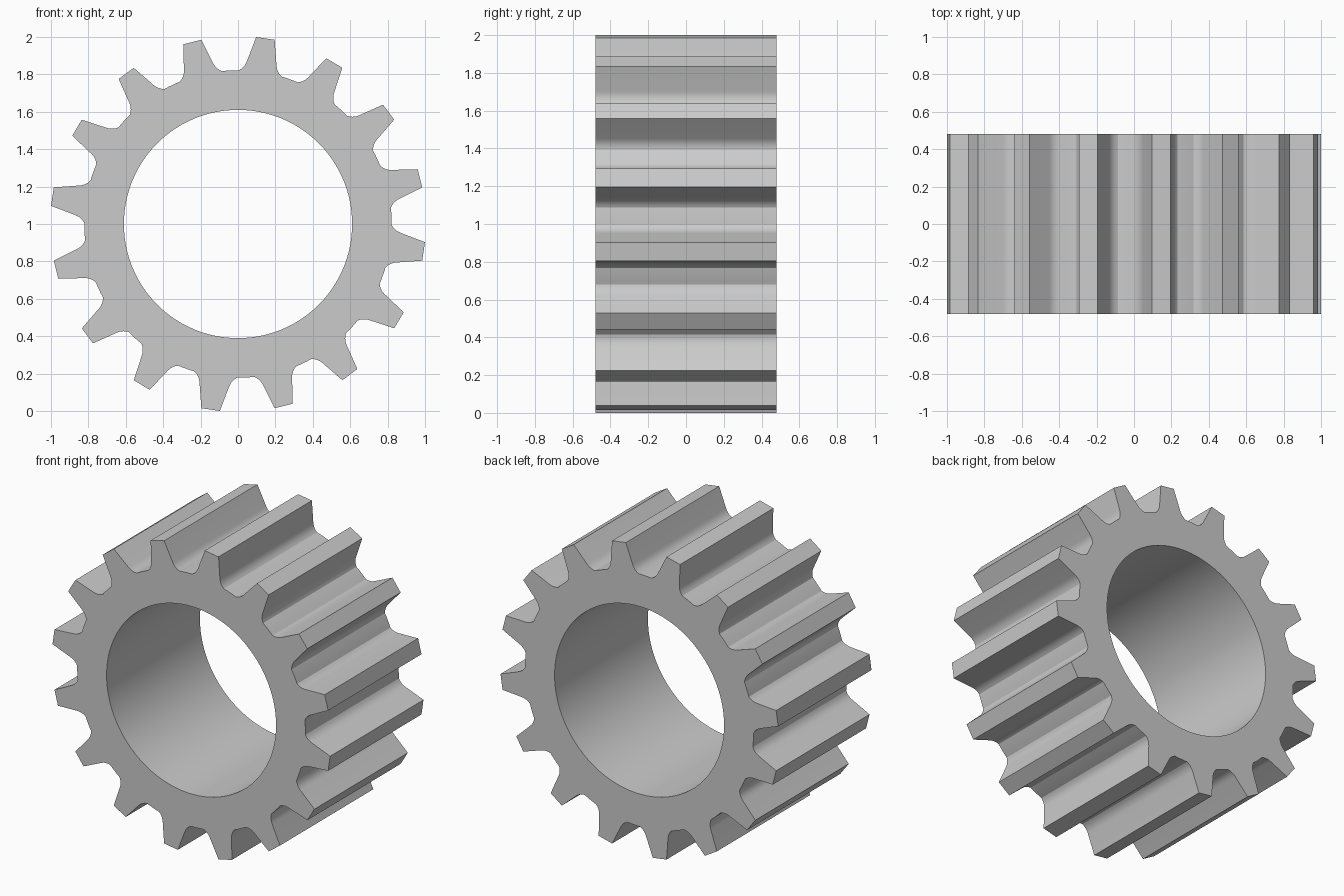
import bpy, bmesh
from math import sin, cos, atan2, pi, radians
from mathutils import Vector

if "Cube" in bpy.data.objects:
    bpy.data.objects.remove(bpy.data.objects["Cube"])

TEETH, BORE, HALF = 16, 0.61, 0.48
PITCH = 2 * pi / TEETH
OFFSET = radians(14.1)       # direction of the first tooth

# Half of one tooth outline, tip to root: (radial, sideways) in the tooth frame
tip = Vector((1.003, 0.05))
flank = Vector((0.868, 0.080))
corner = Vector((0.834, 0.087))
fillet_end = Vector((0.822 * cos(PITCH / 2 - 0.056), 0.822 * sin(PITCH / 2 - 0.056)))
half = [tip, flank]
for i in range(1, 6):        # rounded root fillet
    t = i / 5
    half.append(flank * (1 - t) ** 2 + corner * 2 * t * (1 - t) + fillet_end * t * t)
half.append(Vector((0.822 * cos(PITCH / 2 - 0.02), 0.822 * sin(PITCH / 2 - 0.02))))
tooth = [Vector((p.x, -p.y)) for p in reversed(half)] + half

# Full outer outline, with a matching bore point for every outline point
outer, inner = [], []
for k in range(TEETH):
    for j, p in enumerate(tooth):
        r, a = p.length, atan2(p.y, p.x) + OFFSET + k * PITCH
        outer.append((r * cos(a), r * sin(a)))
        b = OFFSET + (k + (j + 0.5) / len(tooth) - 0.5) * PITCH
        inner.append((BORE * cos(b), BORE * sin(b)))

# Gear body: four rings of vertices joined by quads
bm = bmesh.new()
def ring(points, y):
    return [bm.verts.new((x, y, z + 1)) for x, z in points]

rings = [ring(outer, -HALF), ring(outer, HALF), ring(inner, HALF), ring(inner, -HALF)]
n = len(outer)
for r in range(4):
    a, b = rings[r], rings[(r + 1) % 4]
    for i in range(n):
        j = (i + 1) % n
        bm.faces.new((a[i], a[j], b[j], b[i]))
bmesh.ops.recalc_face_normals(bm, faces=bm.faces)
mesh = bpy.data.meshes.new("gear")
bm.to_mesh(mesh)
bm.free()
gear = bpy.data.objects.new("gear", mesh)
bpy.context.collection.objects.link(gear)

# Smooth bore and fillets, sharp tooth edges
bpy.context.view_layer.objects.active = gear
gear.select_set(True)
bpy.ops.object.shade_smooth_by_angle(angle=radians(30))
